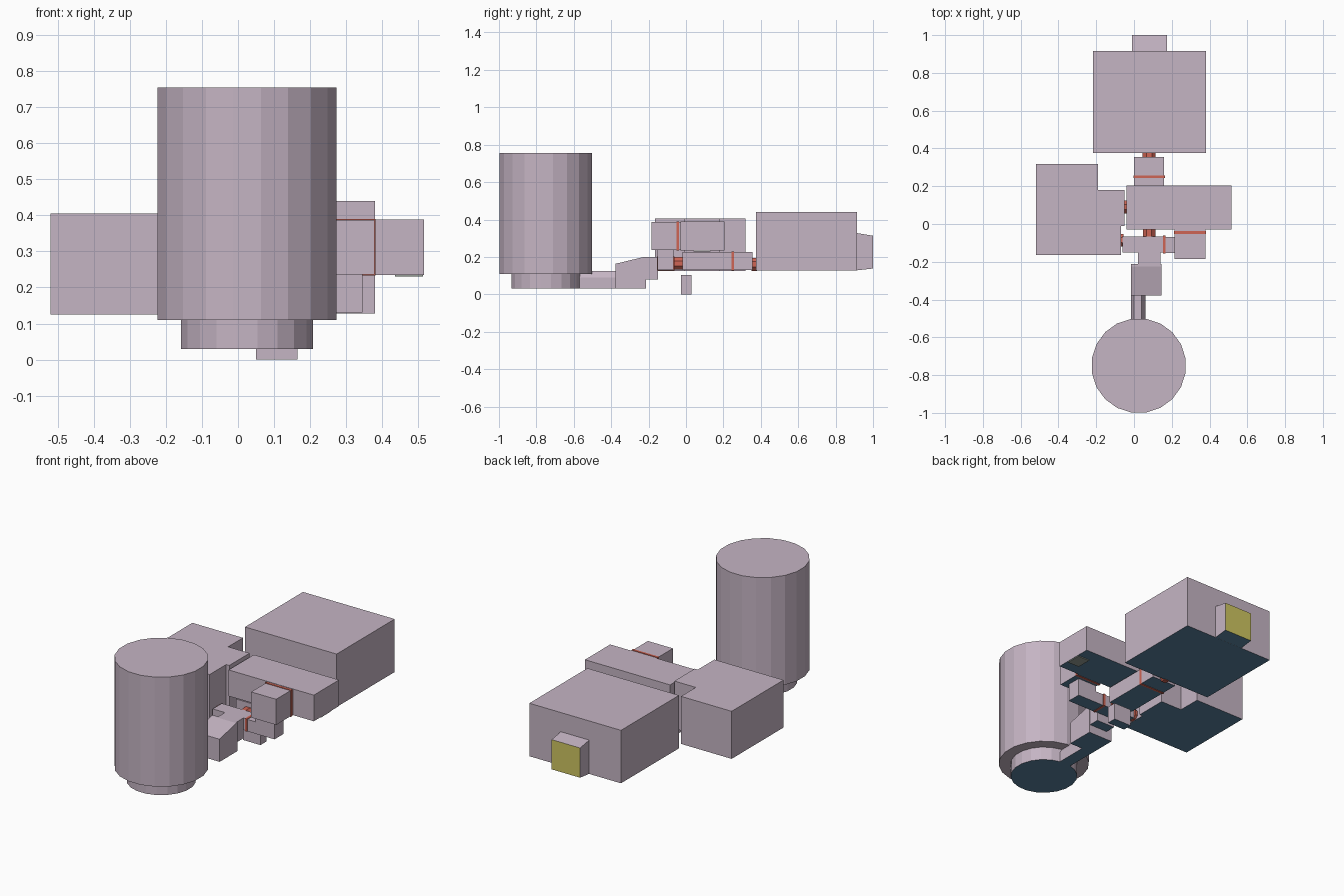
import bpy, bmesh, math
from mathutils import Vector

if "Cube" in bpy.data.objects:
    bpy.data.objects.remove(bpy.data.objects["Cube"])


def material(name, rgb):
    m = bpy.data.materials.new(name)
    m.diffuse_color = (*rgb, 1)
    m.use_nodes = True
    m.node_tree.nodes["Principled BSDF"].inputs["Base Color"].default_value = m.diffuse_color
    return m


HULL = material("hull", (0.56, 0.46, 0.55))
FLOOR = material("floor_blue", (0.10, 0.22, 0.34))
RED = material("seal_red", (0.62, 0.13, 0.09))
YELLOW = material("door_yellow", (0.62, 0.56, 0.12))
GREY = material("hatch_grey", (0.30, 0.34, 0.30))


def prism(name, pts, lo, hi, axis="z", mats=(HULL, FLOOR), paint=None):
    """Extrude a 2D outline along an axis; downward faces get the second material."""
    place = {"x": lambda a, b, t: (t, a, b),
             "y": lambda a, b, t: (a, t, b),
             "z": lambda a, b, t: (a, b, t)}[axis]
    bm = bmesh.new()
    rings = [[bm.verts.new(place(a, b, t)) for a, b in pts] for t in (lo, hi)]
    n = len(pts)
    bm.faces.new(rings[0])
    bm.faces.new(rings[1])
    for i in range(n):
        j = (i + 1) % n
        bm.faces.new((rings[0][i], rings[0][j], rings[1][j], rings[1][i]))
    bmesh.ops.recalc_face_normals(bm, faces=bm.faces)
    bm.normal_update()
    for f in bm.faces:
        if len(mats) > 1 and f.normal.z < -0.9:
            f.material_index = 1
        if paint and f.normal.dot(Vector(paint)) > 0.9:
            f.material_index = 2
    me = bpy.data.meshes.new(name)
    bm.to_mesh(me)
    bm.free()
    for m in mats:
        me.materials.append(m)
    ob = bpy.data.objects.new(name, me)
    bpy.context.collection.objects.link(ob)
    return ob


def box(name, x, y, z, mats=(HULL, FLOOR)):
    pts = [(x[0], y[0]), (x[1], y[0]), (x[1], y[1]), (x[0], y[1])]
    return prism(name, pts, z[0], z[1], "z", mats)


def ring(cx, cy, r, n, turn=0.0):
    return [(cx + r * math.cos(turn + i * math.tau / n),
             cy + r * math.sin(turn + i * math.tau / n)) for i in range(n)]


# Round tower at the front, with its narrower foot
turn = math.radians(9)
prism("tower", ring(0.025, -0.75, 0.251, 20, turn), 0.11, 0.755, "z", (HULL,))
prism("tower_foot", ring(0.025, -0.75, 0.185, 20, turn), 0.03, 0.112)

# Neck and sloping ramp leading to the junction
prism("neck", [(-0.015, 0.03), (0.06, 0.03), (0.06, 0.09), (0.04, 0.125),
               (0.0, 0.125), (-0.015, 0.09)], -0.59, -0.375, "y")
prism("ramp", [(-0.378, 0.03), (-0.213, 0.03), (-0.213, 0.2), (-0.225, 0.2),
               (-0.378, 0.163)], -0.015, 0.145, "x")
box("ramp_landing", (0.02, 0.14), (-0.214, -0.15), (0.08, 0.2))

# Junction corridor running sideways
box("junction", (-0.06, 0.16), (-0.15, -0.065), (0.13, 0.2))
box("junction_right", (0.16, 0.345), (-0.153, -0.068), (0.13, 0.2))
box("junction_riser", (0.22, 0.345), (-0.153, -0.068), (0.195, 0.237))

# Corridor running to the rear hall
box("rear_corridor", (0.0, 0.16), (-0.02, 0.355), (0.13, 0.225))

# Upper room with its front annex and a small hatch underneath
box("upper_room", (-0.04, 0.515), (-0.03, 0.205), (0.235, 0.389))
box("upper_annex", (0.215, 0.378), (-0.185, -0.03), (0.236, 0.387))
box("floor_hatch", (0.435, 0.513), (0.04, 0.13), (0.23, 0.236), (GREY,))

# Stepped left room
prism("left_room", [(-0.52, -0.165), (-0.07, -0.165), (-0.07, -0.01), (-0.05, -0.01),
                    (-0.05, 0.18), (-0.19, 0.18), (-0.19, 0.318), (-0.52, 0.318)],
      0.125, 0.405)

# Rear hall and its tapered porch with a yellow door
box("rear_hall", (-0.217, 0.38), (0.375, 0.915), (0.128, 0.44))
prism("rear_porch", [(0.91, 0.128), (1.0, 0.138), (1.0, 0.313), (0.91, 0.328)],
      -0.01, 0.175, "x", (HULL, FLOOR, YELLOW), (0, 1, 0))

# Low two-tier cellar block
box("cellar_lower", (0.05, 0.165), (-0.027, 0.03), (0.0, 0.06))
box("cellar_upper", (0.05, 0.165), (-0.027, 0.03), (0.06, 0.102))

# Thin red seams around the corridors
seams = [((0.154, 0.168), (-0.155, -0.062), (0.128, 0.203)),
         ((0.212, 0.381), (-0.052, -0.038), (0.233, 0.390)),
         ((-0.003, 0.163), (0.243, 0.257), (0.127, 0.228))]
for i, (x, y, z) in enumerate(seams):
    box(f"seam_{i + 1}", x, y, z, (RED,))

# Red round couplings between rooms
prism("coupling_rear", ring(0.08, 0.16, 0.038, 8, math.pi / 8), 0.35, 0.38, "y", (RED,))
prism("coupling_middle", ring(0.08, 0.165, 0.036, 8, math.pi / 8), -0.068, -0.018, "y", (RED,))
prism("coupling_left", ring(-0.085, 0.16, 0.036, 8, math.pi / 8), -0.072, -0.055, "x", (RED,))
prism("coupling_upper", ring(0.09, 0.275, 0.036, 8, math.pi / 8), -0.053, -0.037, "x", (RED,))
